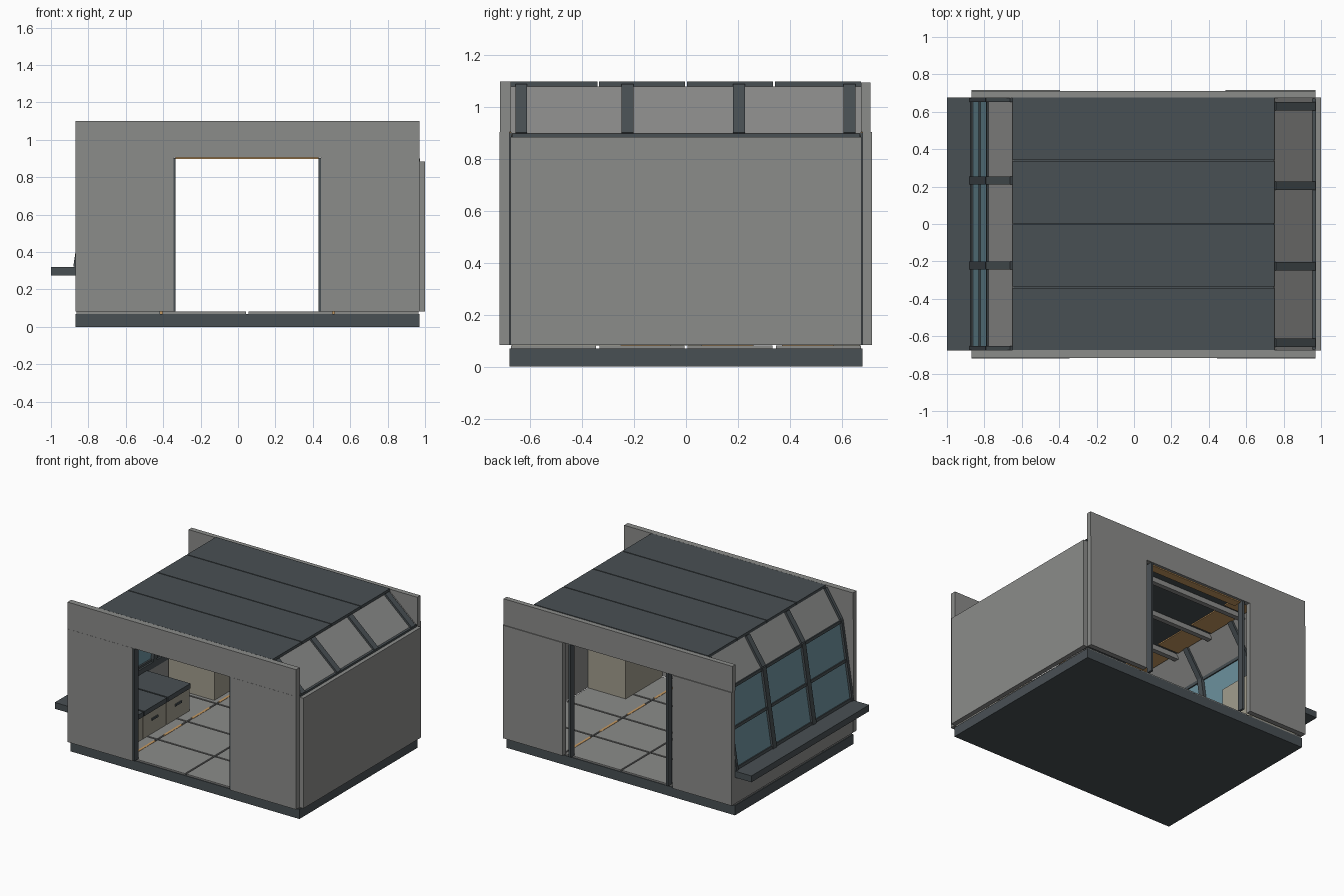
import bpy, bmesh
from mathutils import Vector

if "Cube" in bpy.data.objects:
    bpy.data.objects.remove(bpy.data.objects["Cube"])


def material(name, rgb):
    m = bpy.data.materials.new(name)
    m.diffuse_color = (*rgb, 1)
    m.use_nodes = True
    m.node_tree.nodes["Principled BSDF"].inputs["Base Color"].default_value = m.diffuse_color
    return m


GREY = material("wall grey", (0.26, 0.262, 0.255))
DARK = material("dark slate", (0.066, 0.08, 0.088))
GLASS = material("glass blue", (0.16, 0.30, 0.36))
CREAM = material("cabinet cream", (0.36, 0.34, 0.27))
WOOD = material("warm wood", (0.56, 0.32, 0.12))


def build(name, hulls, mat):
    """One object made of eight-cornered solids (bottom ring, top ring)."""
    bm = bmesh.new()
    for pts in hulls:
        v = [bm.verts.new(p) for p in pts]
        bm.faces.new(v[3::-1])
        bm.faces.new(v[4:])
        for i in range(4):
            j = (i + 1) % 4
            bm.faces.new((v[i], v[j], v[4 + j], v[4 + i]))
    bmesh.ops.recalc_face_normals(bm, faces=bm.faces)
    me = bpy.data.meshes.new(name)
    bm.to_mesh(me)
    bm.free()
    me.materials.append(mat)
    ob = bpy.data.objects.new(name, me)
    bpy.context.collection.objects.link(ob)
    return ob


def box(x0, x1, y0, y1, z0, z1):
    return [(x, y, z) for z in (z0, z1)
            for x, y in ((x0, y0), (x1, y0), (x1, y1), (x0, y1))]


def slope(p, q, outer, inner, y0, y1):
    """Slab along the xz line p-q, from inner to outer distance off it."""
    p, q = Vector(p), Vector(q)
    d = (q - p).normalized()
    n = Vector((-d.y, d.x))
    if n.y < 0:
        n = -n
    ring = [p + n * inner, q + n * inner, q + n * outer, p + n * outer]
    return [(c.x, y, c.y) for y in (y0, y1) for c in ring]


# base and floor tiles
build("base_slab", [box(-.87, .97, -.68, .68, 0, .07)], DARK)
G = .006
build("floor_tiles", [box(-.87 + .46 * i + G, -.41 + .46 * i - G,
                          -.68 + .34 * j + G, -.34 + .34 * j - G, .068, .081)
                      for i in range(4) for j in range(4)], GREY)
build("floor_light_strips", [box(x - .009, x + .009, y - .1, y + .1, .069, .083)
                             for x in (-.41, .51) for y in (-.47, -.16, .16, .47)], WOOD)

# front and back walls with doorways
build("front_wall", [box(-.87, -.345, -.718, -.68, .083, .905),
                     box(.443, .97, -.718, -.68, .083, .905)], GREY)
build("front_parapet", [box(-.87, .97, -.717, -.675, .905, 1.1)], GREY)
build("back_wall", [box(-.87, -.395, .68, .717, .083, .905),
                    box(.49, .97, .68, .717, .083, .905)], GREY)
build("back_parapet", [box(-.87, .97, .675, .711, .905, 1.095)], GREY)
build("door_jambs", [box(x, x + .016, y, y + .045, .083, .903)
                     for x in (-.351, .431) for y in (-.712, .665)], DARK)
build("door_soffit_lights", [box(-.335, .431, y, y + .06, .897, .905)
                             for y in (-.7, .63)], WOOD)

# side walls and ledge
build("right_wall", [box(.965, 1.0, -.677, .677, .083, .885)], GREY)
build("right_wall_rail", [box(.945, .972, -.67, .67, .884, .899)], DARK)
build("left_lower_wall", [box(-.87, -.835, -.677, .677, .083, .28)], GREY)
build("window_ledge", [box(-1.0, -.83, -.677, .677, .274, .32)], DARK)

# roof panels, beams and ceiling strips
build("roof_panels", [box(-.65, .75, -.674 + .339 * i, -.342 + .339 * i, 1.08, 1.1)
                      for i in range(4)], DARK)
build("roof_deck", [box(-.645, .745, -.675, .675, 1.066, 1.079)], DARK)
build("roof_beams", [box(-.65, .75, y - .018, y + .018, 1.03, 1.067)
                     for y in (-.34, 0, .34)], GREY)
build("ceiling_wood_panels", [box(x, x + .17, y - .13, y + .13, 1.058, 1.067)
                              for x in (-.63, .56) for y in (-.505, -.17, .17, .505)], WOOD)

# right sloped roof
R0, R1 = (.75, 1.08), (.962, .892)
build("right_roof_slope", [slope(R0, R1, 0, -.02, -.675, .675)], GREY)
build("right_roof_ribs", [slope(R0, R1, .014, -.04, y - .023, y + .023)
                          for y in (-.635, -.225, .205, .63)], DARK)

# left sloped roof and leaning window
L0, L1, L2 = (-.65, 1.08), (-.778, .885), (-.865, .32)
build("left_roof_slope", [slope(L0, L1, 0, -.02, -.675, .675)], GREY)
build("window_glass", [slope(L1, L2, 0, -.012, -.67, .67)], GLASS)
ribs = [(-.674, -.652), (-.243, -.201), (.212, .254), (.652, .674)]
build("window_ribs", [slope(a, b, .016, -.035, *y)
                      for a, b in ((L0, L1), (L1, L2)) for y in ribs], DARK)


def on_glass(t):
    return Vector(L1).lerp(Vector(L2), t)


build("window_rails", [slope(on_glass(t - .018), on_glass(t + .018), .009, -.022, -.67, .67)
                       for t in (.02, .5, .98)], DARK)

# bench below the window, with drawers and cushions
seats = [(-.66 + .27 * i, -.40 + .27 * i) for i in range(3)]
build("bench_cabinets", [box(-.83, -.49, a, b, .082, .25) for a, b in seats], CREAM)
build("bench_cushions", [box(-.83, -.48, a, b, .25, .285) for a, b in seats], DARK)
build("drawer_handles", [box(-.492, -.483, (a + b) / 2 - .035, (a + b) / 2 + .035, .18, .195)
                         for a, b in seats], DARK)
build("bench_backrest", [box(-.80, -.45, -.665, -.62, .285, .5)], DARK)

# tall cabinets in the corners
build("left_cabinet", [box(-.82, -.45, .37, .67, .082, .42)], CREAM)
build("right_cabinet", [box(.66, .963, -.67, -.25, .082, .48)], CREAM)
build("right_cabinet_top", [box(.65, .963, -.67, -.24, .48, .5)], DARK)
